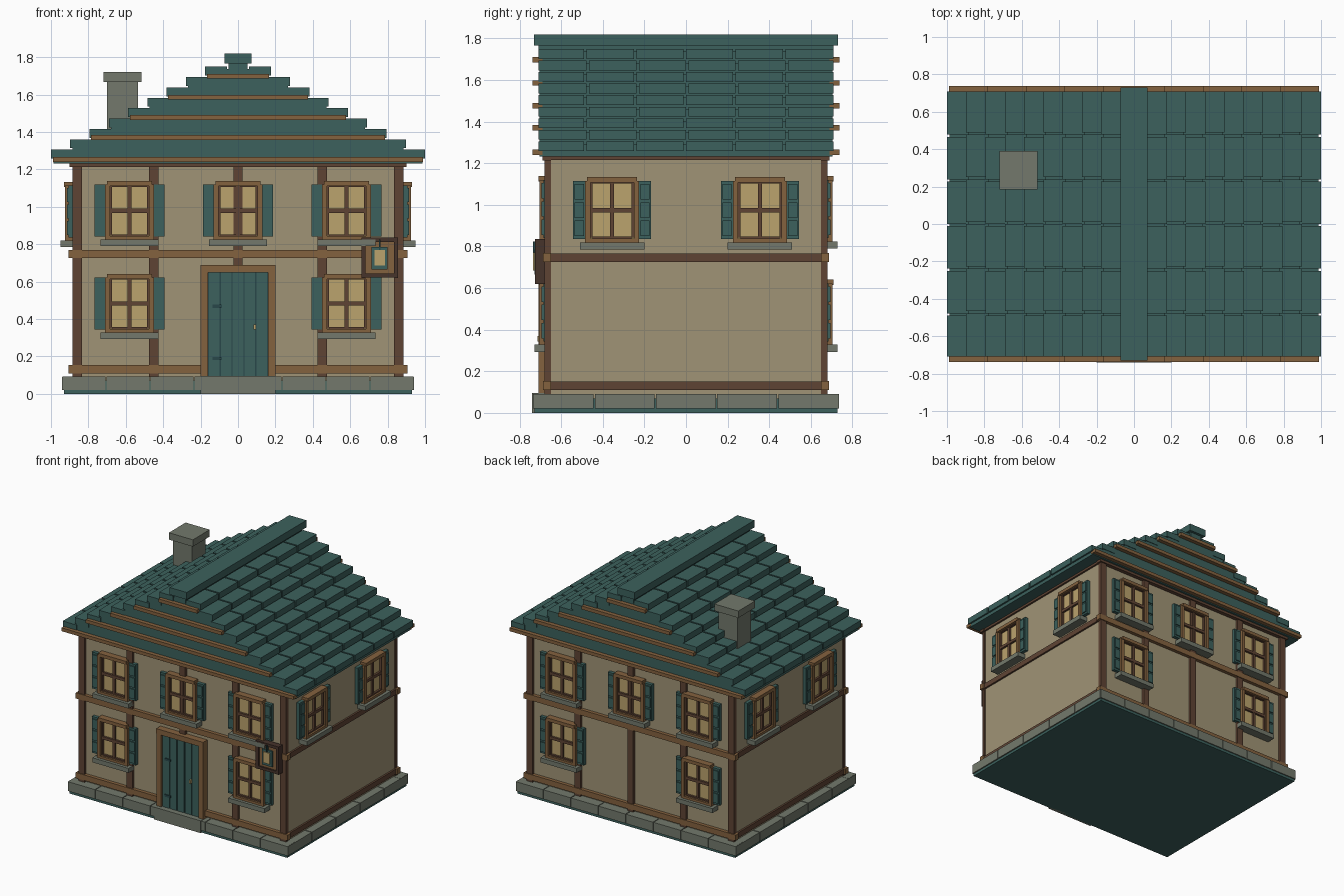
import bpy, bmesh
from mathutils import Matrix, Vector

if "Cube" in bpy.data.objects:
    bpy.data.objects.remove(bpy.data.objects["Cube"])


def srgb(h):
    v = [int(h[i:i + 2], 16) / 255 for i in (0, 2, 4)]
    return [c / 12.92 if c < 0.04045 else ((c + 0.055) / 1.055) ** 2.4 for c in v] + [1]


COLOURS = {"plaster": "A09476", "teal": "3C615D", "dark_teal": "28474A", "dark_timber": "5F4434",
           "light_timber": "84623F", "stone": "73796C", "warm_glass": "BBA36D", "sign_brown": "46332B"}
MATS = {}
for key, code in COLOURS.items():
    MATS[key] = bpy.data.materials.new(key)
    MATS[key].diffuse_color = srgb(code)

parts = {}  # (name, colour) -> bmesh


def box(name, colour, x0, x1, y0, y1, z0, z1):
    bm = parts.setdefault((name, colour), bmesh.new())
    size = Vector((abs(x1 - x0), abs(y1 - y0), abs(z1 - z0), 1))
    mid = Vector(((x0 + x1) / 2, (y0 + y1) / 2, (z0 + z1) / 2))
    bmesh.ops.create_cube(bm, size=1, matrix=Matrix.Translation(mid) @ Matrix.Diagonal(size))


WX, WY = 0.88, 0.66  # wall half sizes


def wall_box(side, name, colour, u0, u1, d0, d1, z0, z1):
    """Box on a wall: u runs along the wall, d sticks out of it."""
    if side in ("front", "back"):
        s = -1 if side == "front" else 1
        box(name, colour, u0, u1, s * (WY + d0), s * (WY + d1), z0, z1)
    else:
        s = 1 if side == "right" else -1
        box(name, colour, s * (WX + d0), s * (WX + d1), u0, u1, z0, z1)


def window(side, u, z):
    def b(n, c, a0, a1, d, z0, z1, d0=-0.01):
        wall_box(side, n, c, u + a0, u + a1, d0, d, z + z0, z + z1)
    b("window_glass", "warm_glass", -0.11, 0.11, 0.014, -0.14, 0.14)
    # frame
    for s in (-1, 1):
        b("window_frame", "light_timber", s * 0.104, s * 0.13, 0.045, -0.155, 0.14)
        b("window_lining", "dark_timber", s * 0.094, s * 0.105, 0.03, -0.133, 0.133)
    b("window_frame", "light_timber", -0.12, 0.12, 0.05, 0.132, 0.158)
    b("window_frame", "light_timber", -0.104, 0.104, 0.045, -0.155, -0.137)
    for s in (-1, 1):
        b("window_lining", "dark_timber", -0.094, 0.094, 0.03, s * 0.127, s * 0.138)
    # cross bars
    b("window_bars", "dark_timber", -0.01, 0.01, 0.028, -0.13, 0.13)
    b("window_bars", "dark_timber", -0.094, 0.094, 0.03, -0.012, 0.01)
    # sill and slatted shutters
    b("window_sill", "stone", -0.155, 0.155, 0.068, -0.19, -0.155)
    for s in (-1, 1):
        b("shutters", "teal", s * 0.128, s * 0.187, 0.026, -0.14, 0.14)
        for k in range(3):
            b("shutter_slats", "teal", s * 0.136, s * 0.18, 0.034,
              -0.125 + k * 0.088, -0.051 + k * 0.088)


# foundation
box("foundation_slab", "teal", -0.93, 0.93, -0.728, 0.728, 0, 0.07)
for i in range(8):
    x = -0.94 + i * 0.235
    for s in (-1, 1):
        box("foundation_stones", "stone", x + 0.003, x + 0.232, s * 0.64, s * 0.736, 0.02, 0.092)
for i in range(5):
    y = -0.736 + i * 0.2944
    for s in (-1, 1):
        box("foundation_stones", "stone", s * 0.85, s * 0.94, y + 0.003, y + 0.291, 0.02, 0.091)
box("door_step", "stone", -0.2, 0.2, -0.74, -0.66, -0.0, 0.095)

# walls
box("walls", "plaster", -WX, WX, -WY, WY, 0.07, 1.24)

# timber framing
for side in ("front", "back"):
    for u in (-0.86, -0.45, 0, 0.45, 0.86):
        wall_box(side, "posts", "dark_timber", u - 0.025, u + 0.025, -0.01, 0.02, 0.09, 1.22)
    for z in (0.11, 0.725):
        wall_box(side, "front_back_beams", "light_timber", -0.905, 0.905, -0.01, 0.027, z, z + 0.043)
    wall_box(side, "wall_plate", "dark_timber", -0.9, 0.9, -0.01, 0.03, 1.213, 1.237)
for side in ("left", "right"):
    for z in (0.11, 0.725):
        wall_box(side, "side_beams", "dark_timber", -0.675, 0.675, -0.01, 0.014, z, z + 0.04)
    wall_box(side, "wall_plate", "dark_timber", -0.68, 0.68, -0.01, 0.014, 1.215, 1.237)
    for s in (-1, 1):
        wall_box(side, "posts", "dark_timber", s * 0.66, s * 0.68, -0.03, 0.006, 0.09, 1.22)

# windows
for side in ("front", "back"):
    for u in (-0.58, 0, 0.58):
        window(side, u, 0.98)
    for u in (-0.58, 0.58):
        window(side, u, 0.483)
for side in ("left", "right"):
    for u in (-0.355, 0.355):
        window(side, u, 0.975)

# door
wall_box("front", "door_back", "dark_teal", -0.165, 0.165, 0, 0.03, 0.09, 0.655)
for i in range(5):
    u = -0.158 + i * 0.0632
    wall_box("front", "door_planks", "teal", u + 0.003, u + 0.06, 0, 0.038, 0.092, 0.65)
for s in (-1, 1):
    wall_box("front", "door_frame", "light_timber", s * 0.16, s * 0.2, 0, 0.05, 0.09, 0.655)
wall_box("front", "door_frame", "light_timber", -0.2, 0.2, 0, 0.052, 0.65, 0.69)
for z in (0.18, 0.46):
    wall_box("front", "door_hinges", "dark_teal", -0.135, -0.085, 0, 0.045, z, z + 0.017)
wall_box("front", "door_handle", "warm_glass", 0.083, 0.096, 0, 0.055, 0.343, 0.37)

# hanging sign
wall_box("front", "sign_board", "light_timber", 0.67, 0.845, 0.02, 0.055, 0.63, 0.825)
for s in (-1, 1):
    wall_box("front", "sign_border", "sign_brown", 0.758 + s * 0.075, 0.758 + s * 0.098,
             0.02, 0.067, 0.62, 0.835)
    wall_box("front", "sign_border", "sign_brown", 0.683, 0.833,
             0.02, 0.067, 0.728 + s * 0.085, 0.728 + s * 0.107)
wall_box("front", "sign_emblem", "teal", 0.714, 0.8, 0.05, 0.068, 0.665, 0.785)
wall_box("front", "sign_emblem_inset", "warm_glass", 0.73, 0.785, 0.05, 0.076, 0.685, 0.77)
wall_box("front", "sign_emblem_stem", "dark_teal", 0.753, 0.761, 0.05, 0.076, 0.77, 0.825)

# stepped roof: solid core steps with a row of tiles on each edge
for i in range(9):
    edge, top = 1 - 0.103 * i, 1.305 + 0.0555 * i
    box("roof_core", "teal", -edge + 0.013, edge - 0.013, -0.705, 0.705, top - 0.073, top - 0.012)
    shift = 0.006 if i % 2 else -0.006
    cuts = [-0.715] + [-0.478 + 0.239 * k + shift for k in range(5)] + [0.715]
    for a, b in zip(cuts, cuts[1:]):
        for s in (-1, 1):
            box("roof_tiles", "teal", s * max(edge - 0.118, 0.02), s * edge,
                a + 0.006, b - 0.006, top - 0.047, top)
box("ridge_base", "teal", -0.05, 0.05, -0.71, 0.71, 1.72, 1.775)
box("ridge_cap", "teal", -0.073, 0.073, -0.73, 0.73, 1.765, 1.82)

# gable boards
for half, z in ((0.99, 1.24), (0.785, 1.358), (0.578, 1.464), (0.375, 1.573), (0.165, 1.685)):
    for s in (-1, 1):
        box("gable_boards", "light_timber", -half, half, s * 0.69, s * 0.737, z, z + 0.026)

# chimney
box("chimney_shaft", "stone", -0.7, -0.535, 0.205, 0.37, 1.35, 1.67)
box("chimney_cap", "stone", -0.72, -0.515, 0.185, 0.39, 1.667, 1.72)

# turn each collected part into an object
for (name, colour), bm in parts.items():
    bmesh.ops.recalc_face_normals(bm, faces=bm.faces)
    mesh = bpy.data.meshes.new(name)
    bm.to_mesh(mesh)
    bm.free()
    mesh.materials.append(MATS[colour])
    bpy.context.collection.objects.link(bpy.data.objects.new(name, mesh))

for m in bpy.data.materials:
    if m.users and not m.is_grease_pencil:
        m.use_nodes = True
        m.node_tree.nodes["Principled BSDF"].inputs["Base Color"].default_value = m.diffuse_color
